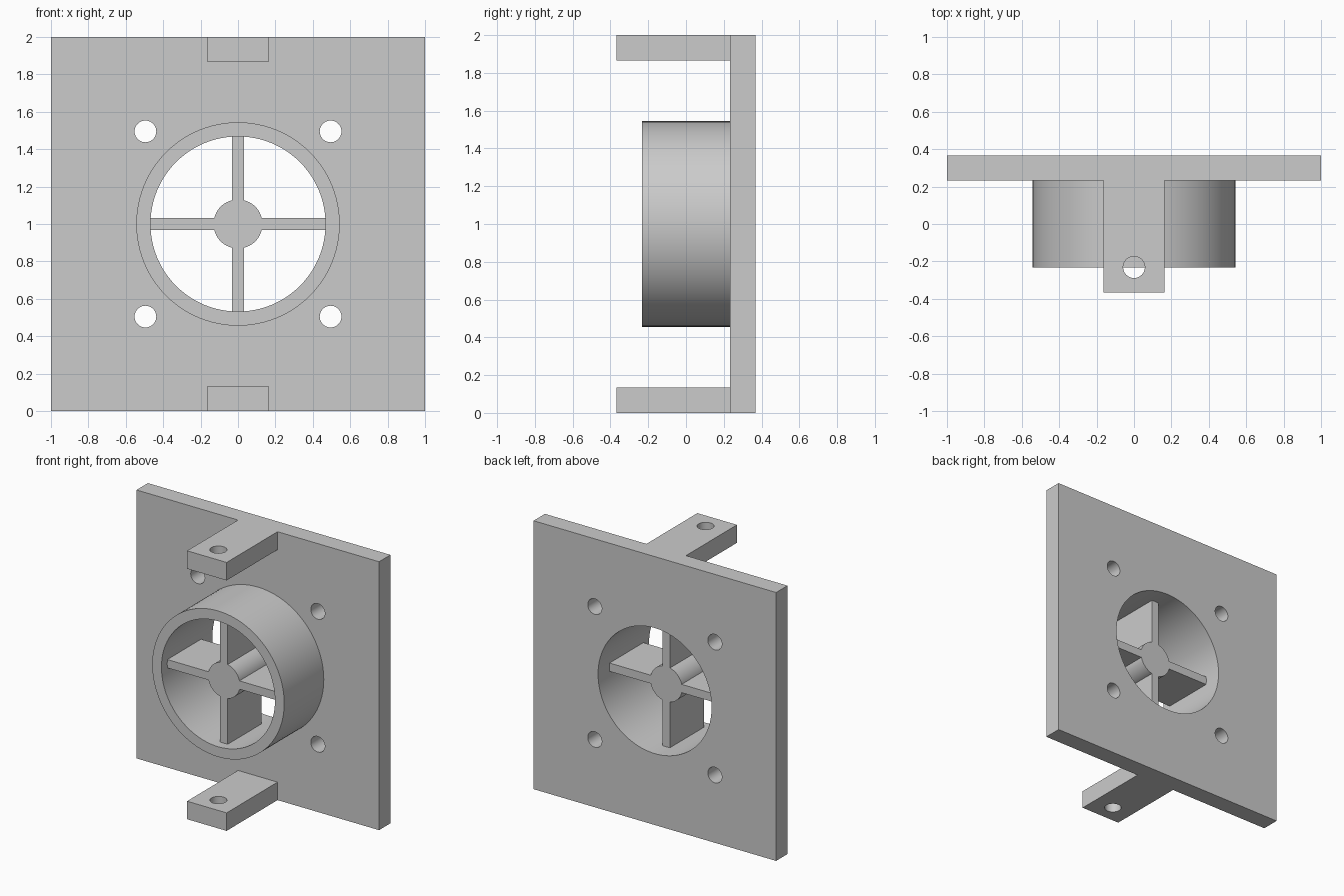
import bpy
from math import pi

if "Cube" in bpy.data.objects:
    bpy.data.objects.remove(bpy.data.objects["Cube"])

BACK, FACE, RIM, TIP = 0.367, 0.233, -0.233, -0.367   # key depths along y


def box(name, x0, x1, y0, y1, z0, z1):
    bpy.ops.mesh.primitive_cube_add(size=1, location=((x0 + x1) / 2, (y0 + y1) / 2, (z0 + z1) / 2))
    ob = bpy.context.object
    ob.name = name
    ob.scale = (x1 - x0, y1 - y0, z1 - z0)
    bpy.ops.object.transform_apply(location=True, rotation=True, scale=True)
    return ob


def rod(name, radius, start, end, a=0.0, z=1.0, along="Y", sides=96):
    """Cylinder along y at (x=a, z), or along z at (x=0, y=a)."""
    mid, depth = (start + end) / 2, end - start
    if along == "Y":
        loc, rot = (a, mid, z), (pi / 2, 0, 0)
    else:
        loc, rot = (0, a, mid), (0, 0, 0)
    bpy.ops.mesh.primitive_cylinder_add(vertices=sides, radius=radius, depth=depth,
                                        location=loc, rotation=rot)
    ob = bpy.context.object
    ob.name = name
    bpy.ops.object.transform_apply(location=True, rotation=True, scale=True)
    return ob


def combine(target, other, operation):
    bpy.context.view_layer.objects.active = target
    mod = target.modifiers.new(operation.title(), "BOOLEAN")
    mod.operation, mod.solver, mod.object = operation, "EXACT", other
    bpy.ops.object.modifier_apply(modifier=mod.name)
    bpy.data.objects.remove(other, do_unlink=True)


# Square mounting plate
plate = box("mounting_plate", -1, 1, FACE, BACK, 0, 2)

# Top and bottom tabs, joined to the plate
for z0 in (0, 1.866):
    combine(plate, box("tab", -0.163, 0.163, TIP, 0.3, z0, z0 + 0.134), "UNION")

# Round collar and its bore
combine(plate, rod("collar", 0.544, RIM, 0.3), "UNION")
combine(plate, rod("bore", 0.468, -0.5, 0.5), "DIFFERENCE")

# Four screw holes in the plate, one pin hole through each tab
for x in (-0.495, 0.495):
    for z in (0.505, 1.495):
        combine(plate, rod("screw_hole", 0.058, 0.1, 0.5, x, z, sides=40), "DIFFERENCE")
for z0 in (-0.1, 1.7):
    combine(plate, rod("pin_hole", 0.058, z0, z0 + 0.4, -0.231, along="Z", sides=40), "DIFFERENCE")

# Hub with four spokes, recessed behind the collar rim
hub = rod("hub_and_spokes", 0.131, -0.165, FACE)
combine(hub, box("level_spokes", -0.5, 0.5, -0.165, FACE, 0.969, 1.031), "UNION")
combine(hub, box("upright_spokes", -0.031, 0.031, -0.165, FACE, 0.5, 1.5), "UNION")
combine(plate, hub, "UNION")

plate.name = "fan_mount"
bpy.ops.object.select_all(action="DESELECT")
plate.select_set(True)
bpy.context.view_layer.objects.active = plate
bpy.ops.object.shade_smooth_by_angle(angle=pi / 6)
